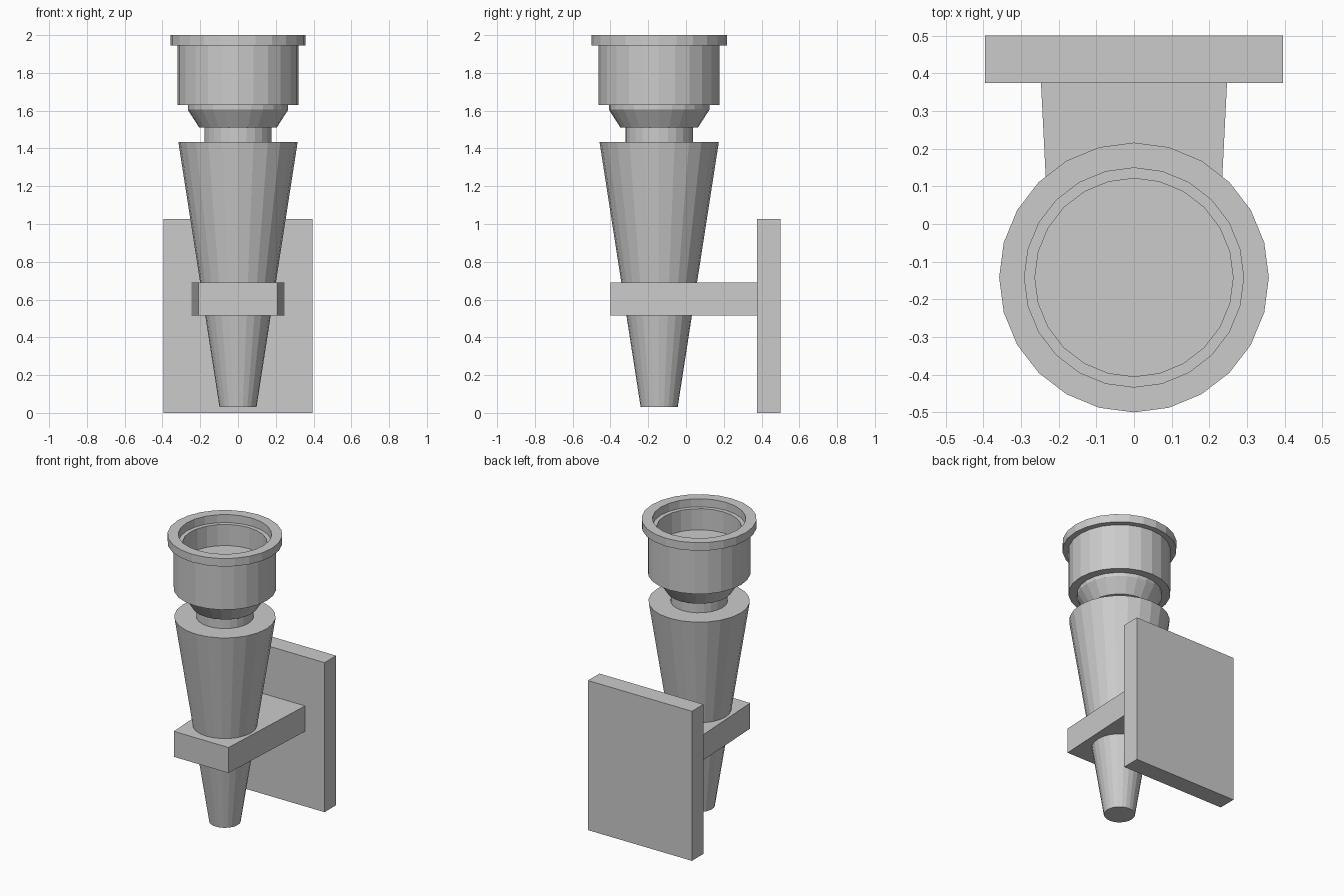
import bpy, bmesh
from math import cos, sin, tau

if "Cube" in bpy.data.objects:
    bpy.data.objects.remove(bpy.data.objects["Cube"])

SIDES = 24
AXIS_Y = -0.142


def finish(name, bm):
    bmesh.ops.remove_doubles(bm, verts=bm.verts, dist=1e-5)
    bmesh.ops.recalc_face_normals(bm, faces=bm.faces)
    mesh = bpy.data.meshes.new(name)
    bm.to_mesh(mesh)
    bm.free()
    obj = bpy.data.objects.new(name, mesh)
    bpy.context.collection.objects.link(obj)
    return obj


def lathe(name, profile):
    """Revolve (radius, z) points about the torch axis and cap both ends."""
    bm = bmesh.new()
    rings = [[bm.verts.new((r * cos(tau * i / SIDES), AXIS_Y + r * sin(tau * i / SIDES), z))
              for i in range(SIDES)] for r, z in profile]
    for a, b in zip(rings, rings[1:]):
        for i in range(SIDES):
            j = (i + 1) % SIDES
            bm.faces.new((a[i], a[j], b[j], b[i]))
    bm.faces.new(rings[0][::-1])
    bm.faces.new(rings[-1])
    return finish(name, bm)


def block(name, half_front, half_back, y0, y1, z0, z1):
    """Box whose width can differ between its front and back."""
    bm = bmesh.new()
    bmesh.ops.create_cube(bm, size=2)
    for v in bm.verts:
        front = v.co.y < 0
        v.co = (v.co.x * (half_front if front else half_back),
                y0 if front else y1,
                z0 if v.co.z < 0 else z1)
    return finish(name, bm)


# tapered handle with its neck
lathe("handle", [(0.098, 0.03), (0.316, 1.435), (0.178, 1.435), (0.178, 1.51)])

# flared collar under the bowl
lathe("collar", [(0.205, 1.51), (0.266, 1.605), (0.266, 1.63)])

# hollow bowl with stepped rim
lathe("bowl", [(0.32, 1.63), (0.32, 1.945), (0.358, 1.945), (0.358, 2.0),
               (0.291, 2.0), (0.291, 1.945), (0.263, 1.945), (0.263, 1.8)])

# bracket arm and wall plate
block("bracket_arm", 0.208, 0.247, -0.40, 0.375, 0.515, 0.69)
block("wall_plate", 0.395, 0.395, 0.375, 0.5, 0.0, 1.027)
